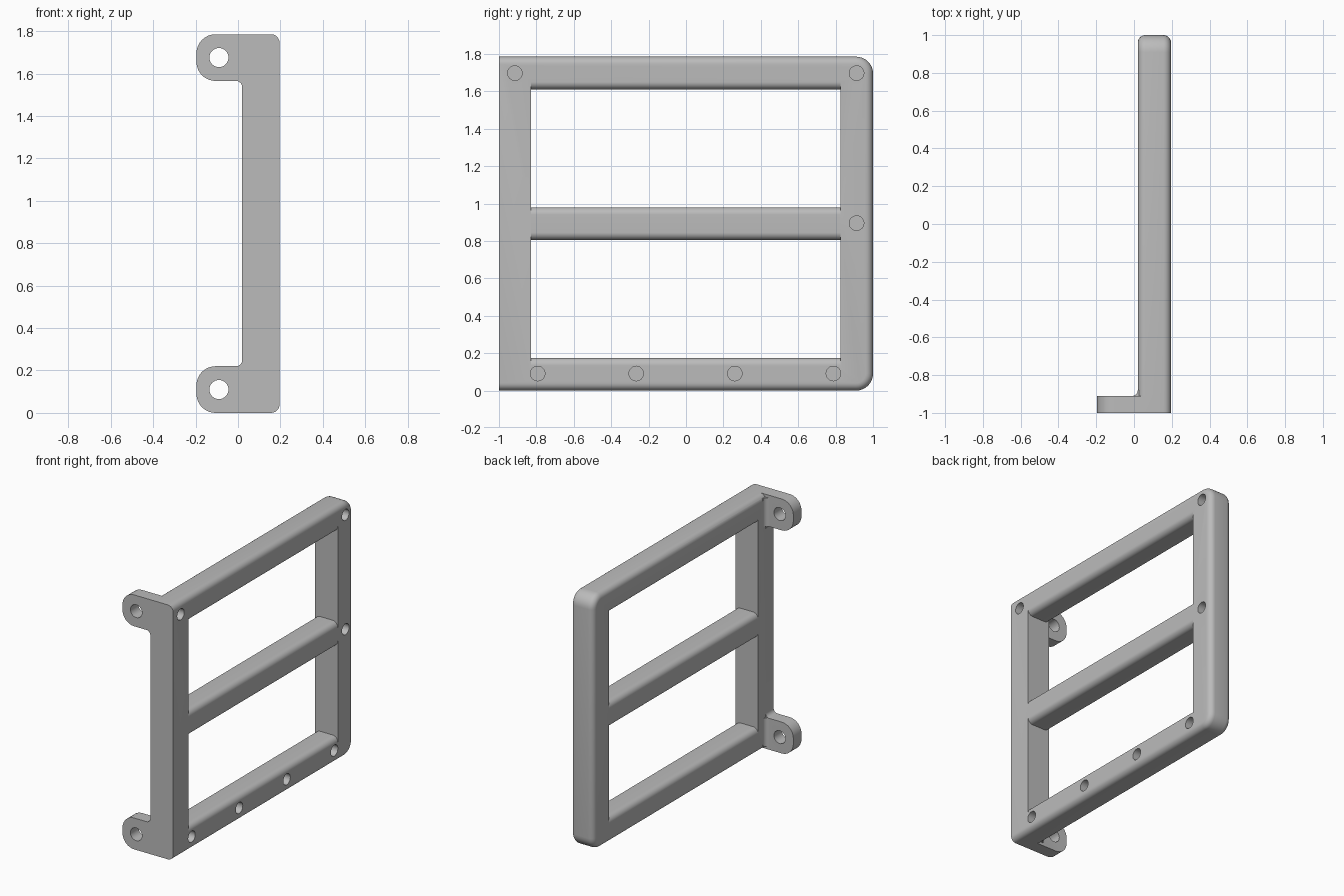
import bpy, bmesh, math
from mathutils import Vector

if "Cube" in bpy.data.objects:
    bpy.data.objects.remove(bpy.data.objects["Cube"], do_unlink=True)

H = 1.785             # overall height
X0, X1 = 0.02, 0.196  # frame thickness range
R = 0.04              # edge rounding

grey = bpy.data.materials.new("plain grey")
grey.use_nodes = True
colour = (0.5, 0.5, 0.5, 1)
grey.diffuse_color = colour
grey.node_tree.nodes["Principled BSDF"].inputs["Base Color"].default_value = colour


def make(name, bm):
    bmesh.ops.recalc_face_normals(bm, faces=bm.faces)
    mesh = bpy.data.meshes.new(name)
    bm.to_mesh(mesh)
    bm.free()
    mesh.materials.append(grey)
    obj = bpy.data.objects.new(name, mesh)
    bpy.context.collection.objects.link(obj)
    return obj


def arc(cu, cv, r, a0, a1, n=8):
    angles = [math.radians(a0 + (a1 - a0) * i / n) for i in range(n + 1)]
    return [(cu + r * math.cos(a), cv + r * math.sin(a)) for a in angles]


def prism(name, points, axis, lo, hi):
    """Extrude a 2D outline along an axis (the outline uses the other two axes in order)."""
    def place(p, t):
        co = list(p)
        co.insert("xyz".index(axis), t)
        return Vector(co)
    bm = bmesh.new()
    face = bm.faces.new([bm.verts.new(place(p, lo)) for p in points])
    ext = bmesh.ops.extrude_face_region(bm, geom=[face])
    verts = [g for g in ext["geom"] if isinstance(g, bmesh.types.BMVert)]
    bmesh.ops.translate(bm, verts=verts, vec=place((0, 0), hi - lo))
    return make(name, bm)


def combine(target, other, operation):
    mod = target.modifiers.new(other.name, "BOOLEAN")
    mod.operation, mod.solver, mod.object = operation, "EXACT", other
    bpy.context.view_layer.objects.active = target
    bpy.ops.object.modifier_apply(modifier=mod.name)
    bpy.data.objects.remove(other, do_unlink=True)


# Slab with rounded back corners and rounded edges, square at the front
outline = [(-1, 0)] + arc(0.91, 0.09, 0.09, -90, 0) + arc(0.91, H - 0.09, 0.09, 0, 90) + [(-1, H)]
frame = prism("rack_frame", outline, "x", X0, X1)
bm = bmesh.new()
bm.from_mesh(frame.data)
rim = [e for e in bm.edges
       if abs(e.verts[0].co.x - e.verts[1].co.x) < 1e-5
       and max(v.co.y for v in e.verts) > -0.99]
bmesh.ops.bevel(bm, geom=rim, offset=R, segments=6, profile=0.5, affect="EDGES")
bm.to_mesh(frame.data)
bm.free()

# Two openings whose flared mouths leave rounded rails between square posts
for lo, hi in ((0.175, 0.805), (0.98, 1.61)):
    mouth = arc(X1 - R, lo - R, R, 90, 0) + [(X1 + 0.1, lo - R), (X1 + 0.1, hi + R)]
    mouth += arc(X1 - R, hi + R, R, 0, -90)
    mouth += arc(X0 + R, hi + R, R, -90, -180) + [(X0 - 0.1, hi + R), (X0 - 0.1, lo - R)]
    mouth += arc(X0 + R, lo - R, R, 180, 90)
    combine(frame, prism("opening", mouth, "y", -0.828, 0.826), "DIFFERENCE")

# Mounting ears with filleted roots, mirrored bottom to top
for top in (False, True):
    def flip(points):
        return [(x, H - z) for x, z in points] if top else points
    ear = arc(-0.106, 0.09, 0.09, 270, 180) + arc(-0.106, 0.13, 0.09, 180, 90)
    ear += arc(X0 - 0.03, 0.25, 0.03, 270, 360) + [(0.1, 0.25), (0.1, 0)]
    combine(frame, prism("ear", flip(ear), "y", -1, -0.91), "UNION")
    root = [(0.08, -0.93), (-0.01, -0.93)] + arc(-0.01, -0.88, 0.03, 270, 360) + [(0.08, -0.88)]
    z0, z1 = (H - 0.22, H - 0.02) if top else (0.02, 0.22)
    combine(frame, prism("ear_root", root, "z", z0, z1), "UNION")
    bore = flip(arc(-0.09, 0.11, 0.045, 0, 360, 32)[:-1])
    combine(frame, prism("ear_bore", bore, "y", -1.1, -0.8), "DIFFERENCE")

# Blind round sockets on the outer side
sockets = [(-0.915, 1.697), (0.912, 1.697), (0.912, 0.895)]
sockets += [(-0.793 + 0.527 * i, 0.091) for i in range(4)]
for y, z in sockets:
    ring = arc(y, z, 0.039, 0, 360, 24)[:-1]
    combine(frame, prism("socket", ring, "x", X1 - 0.1, X1 + 0.1), "DIFFERENCE")

# Smooth curves, crisp edges
bpy.ops.object.select_all(action="DESELECT")
frame.select_set(True)
bpy.context.view_layer.objects.active = frame
bpy.ops.object.shade_smooth_by_angle(angle=math.radians(30))
